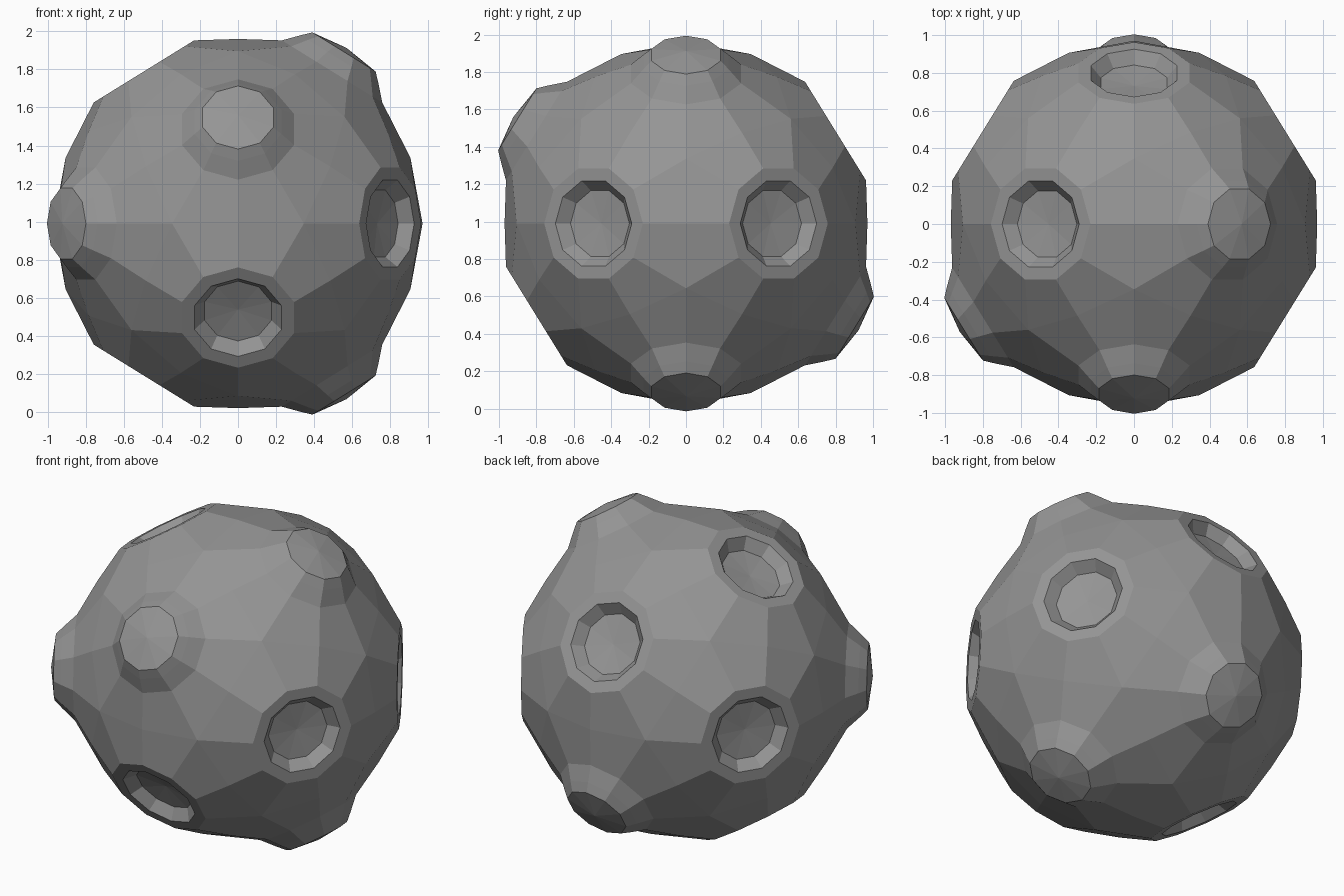
import bpy, bmesh, math
from mathutils import Vector

if "Cube" in bpy.data.objects:
    bpy.data.objects.remove(bpy.data.objects["Cube"])

# Single stone colour
stone = bpy.data.materials.new("stone grey")
stone.use_nodes = True
grey = (0.3, 0.3, 0.3, 1)
stone.diffuse_color = grey
stone.node_tree.nodes["Principled BSDF"].inputs["Base Color"].default_value = grey

CENTRE = Vector((0, 0, 0.99))
SHELL = 0.97                                  # radius of the plain surface
# Rings from the outside in as (radius, distance from centre), the last is the middle
BUMP = [(0.31, 0.94), (0.24, 1.015), (0.195, 1.06), (0, 1.085)]
PIT = [(0.31, 0.94), (0.24, 0.94), (0.185, 0.875), (0, 0.86)]

# Twelve evenly spread directions, five of them carry bumps
phi = (1 + math.sqrt(5)) / 2
dirs = []
for s in (-1, 1):
    for t in (-1, 1):
        for v in ((0, s * phi, t), (s * phi, t, 0), (t, 0, s * phi)):
            dirs.append(Vector(v).normalized())


def is_bump(d):
    if abs(d.x) < 0.1:
        return d.y * d.z < 0
    if abs(d.z) < 0.1:
        return d.x < 0 and d.y < 0
    return d.x > 0


spacing = (dirs[0] - min(dirs[1:], key=lambda d: (d - dirs[0]).length)).length
near = lambda a, b: (dirs[a] - dirs[b]).length < spacing * 1.01
n = len(dirs)
triangles = [(a, b, c) for a in range(n) for b in range(a + 1, n) for c in range(b + 1, n)
             if near(a, b) and near(b, c) and near(a, c)]

bm = bmesh.new()
points = {}


def point(key, position):
    if key not in points:
        points[key] = bm.verts.new(position)
    return points[key]


def shell(*ids):
    mid = sum((dirs[i] for i in ids), Vector()).normalized()
    return point(tuple(sorted(ids)), mid * SHELL)


def ring(a, level, *others):
    """Point on a ring around direction a, turned towards the other directions."""
    d = dirs[a]
    radius, height = (BUMP if is_bump(d) else PIT)[level]
    if radius == 0:
        return point((a, "middle"), d * height)
    goal = sum((dirs[i] for i in others), Vector())
    side = (goal - d * goal.dot(d)).normalized()
    return point((a, "ring", level, tuple(sorted(others))), d * height + side * radius)


# Shell between the features, then the nested rings and caps
for tri in triangles:
    for k in range(3):
        a, b, c = tri[k], tri[(k + 1) % 3], tri[(k + 2) % 3]
        for e in (b, c):
            bm.faces.new((shell(a, b, c), ring(a, 0, b, c), ring(a, 0, e), shell(a, e)))
            for level in range(2):
                bm.faces.new((ring(a, level, b, c), ring(a, level, e),
                              ring(a, level + 1, e), ring(a, level + 1, b, c)))
            bm.faces.new((ring(a, 2, b, c), ring(a, 2, e), ring(a, 3)))

bmesh.ops.recalc_face_normals(bm, faces=bm.faces)
bmesh.ops.translate(bm, vec=CENTRE, verts=bm.verts)
mesh = bpy.data.meshes.new("cratered_ball")
bm.to_mesh(mesh)
bm.free()
mesh.materials.append(stone)
ball = bpy.data.objects.new("cratered_ball", mesh)
bpy.context.collection.objects.link(ball)
